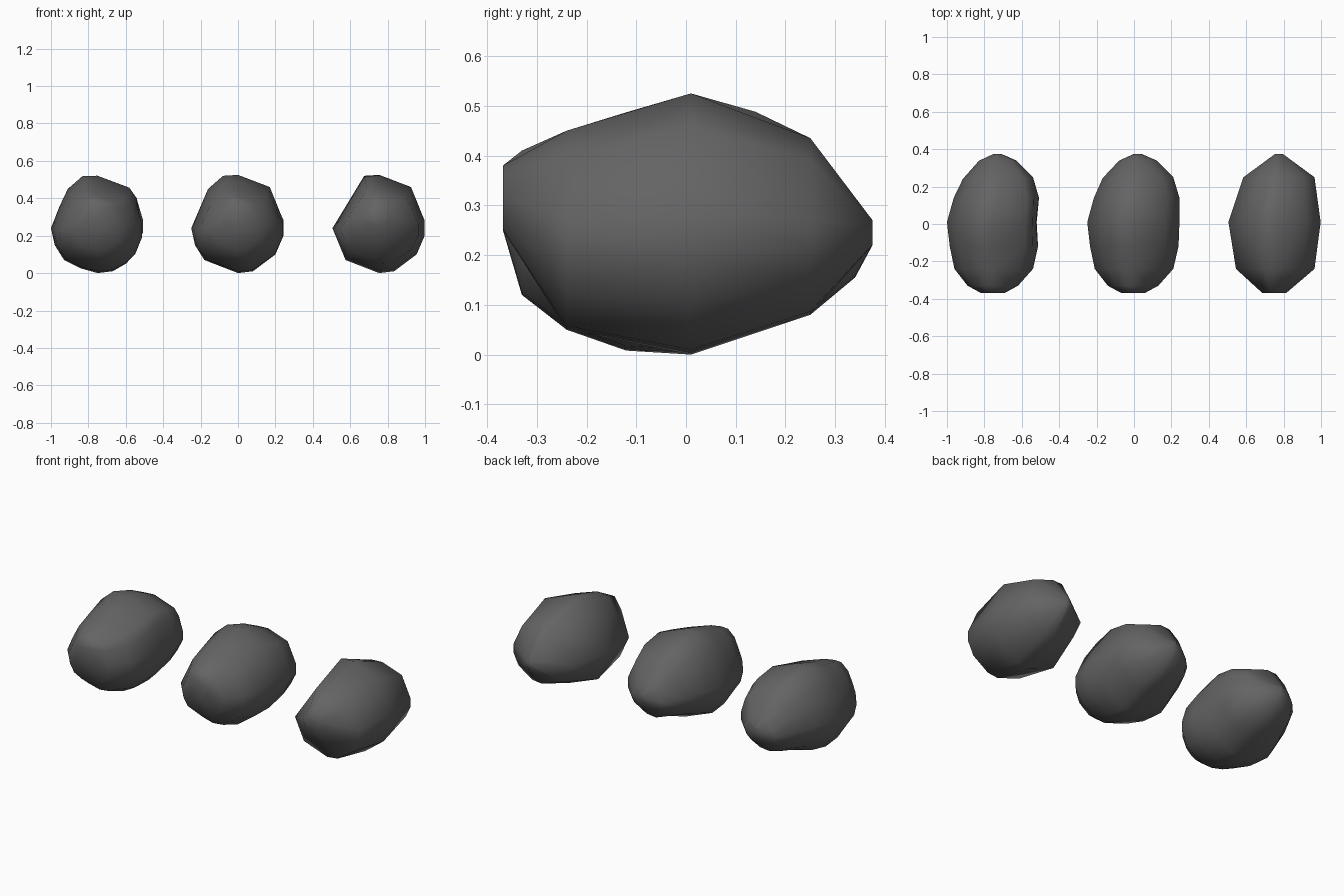
import bpy, bmesh, math
from mathutils import Vector

if "Cube" in bpy.data.objects:
    bpy.data.objects.remove(bpy.data.objects["Cube"])

mat = bpy.data.materials.new("dark grey stone")
mat.diffuse_color = (0.13, 0.127, 0.13, 1)
mat.use_nodes = True
mat.node_tree.nodes["Principled BSDF"].inputs["Base Color"].default_value = mat.diffuse_color

# front outline of the boulder (x, z), counter-clockwise from the left tip
OUTLINE = [(-.25, .24), (-.23, .15), (-.18, .07), (-.09, .025), (0, 0), (.08, .01),
           (.15, .05), (.20, .10), (.243, .20), (.243, .28), (.21, .40), (.17, .46),
           (0, .525), (-.08, .52), (-.16, .45), (-.205, .355)]

# stations along the boulder: y, left, right, bottom, top
STATIONS = [(-.368, -.07, .06, .25, .38), (-.33, -.14, .13, .12, .41),
            (-.24, -.21, .21, .05, .45), (-.12, -.235, .238, .008, .487),
            (.01, -.25, .243, 0, .525), (.14, -.215, .243, .05, .488),
            (.25, -.17, .21, .08, .435), (.34, -.08, .12, .155, .31),
            (.375, .0, .04, .22, .27)]


def dent(p, centre, radius, depth):
    """Push a point towards the core near a hollow."""
    c = Vector(centre)
    w = math.exp(-((p - c).length / radius) ** 2)
    return p + (Vector((0, 0, .26)) - c).normalized() * depth * w


def boulder(name, x, stations, corners, dents):
    bm = bmesh.new()
    rings = []
    for y, l, r, b, t in stations:
        ring = []
        for i in corners:
            u, v = OUTLINE[i]
            p = Vector((l + (u + .25) / .493 * (r - l), y, b + v / .525 * (t - b)))
            for d in dents:
                p = dent(p, *d)
            ring.append(bm.verts.new(p))
        rings.append(ring)
    n = len(corners)
    for a, b in zip(rings, rings[1:]):
        for i in range(n):
            j = (i + 1) % n
            bm.faces.new((a[i], a[j], b[j], b[i]))
    bm.faces.new(rings[0])
    bm.faces.new(rings[-1])
    bmesh.ops.recalc_face_normals(bm, faces=bm.faces)
    bmesh.ops.triangulate(bm, faces=bm.faces)
    for f in bm.faces:
        f.smooth = True
    me = bpy.data.meshes.new(name)
    bm.to_mesh(me)
    bm.free()
    me.materials.append(mat)
    ob = bpy.data.objects.new(name, me)
    ob.location.x = x
    bpy.context.collection.objects.link(ob)


# the same stone at three levels of detail
top_hollow = ((.08, -.08, .50), .10, .022)
side_hollow = ((.245, -.0, .25), .08, .02)
back_hollow = ((-.16, .25, .17), .09, .02)
boulder("detailed_boulder", -.75, STATIONS, range(16), [top_hollow, side_hollow, back_hollow])
boulder("medium_boulder", 0, STATIONS, [0, 1, 2, 4, 5, 7, 8, 9, 11, 12, 13, 14],
        [(back_hollow[0], .09, .01)])
boulder("coarse_boulder", .755, [STATIONS[i] for i in (0, 2, 4, 6, 8)],
        [0, 2, 4, 5, 7, 8, 9, 11, 12, 13], [])
